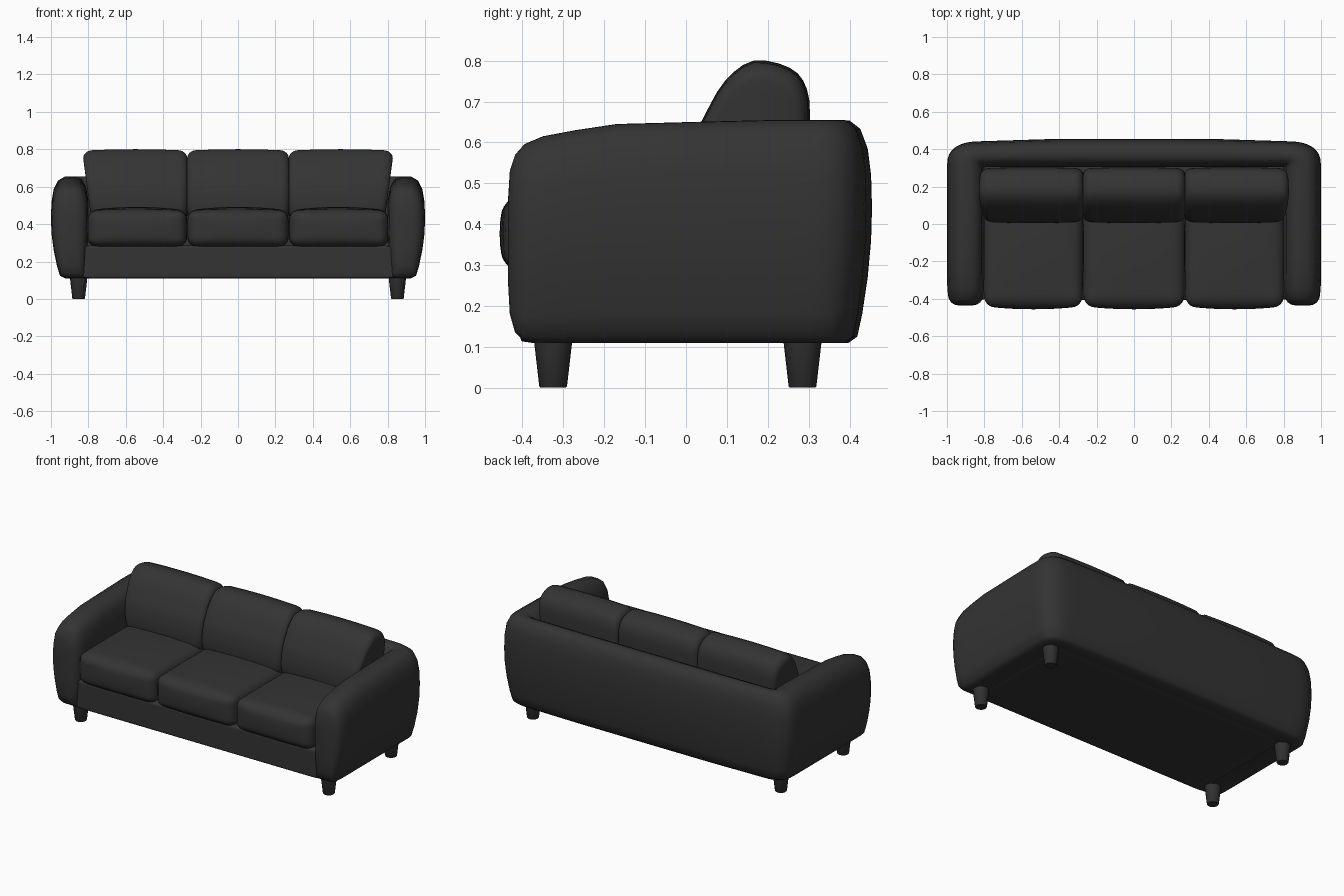
import bpy, bmesh, math
from mathutils import Vector

if "Cube" in bpy.data.objects:
    bpy.data.objects.remove(bpy.data.objects["Cube"])


def material(name, v):
    m = bpy.data.materials.new(name)
    m.diffuse_color = (v, v, v, 1)
    m.use_nodes = True
    m.node_tree.nodes["Principled BSDF"].inputs["Base Color"].default_value = m.diffuse_color
    return m


FABRIC = material("charcoal fabric", 0.034)
LEG = material("dark leg", 0.031)


def finish(name, bm, mat, angle=50):
    bmesh.ops.recalc_face_normals(bm, faces=bm.faces)
    me = bpy.data.meshes.new(name)
    bm.to_mesh(me)
    bm.free()
    ob = bpy.data.objects.new(name, me)
    bpy.context.collection.objects.link(ob)
    me.materials.append(mat)
    bpy.ops.object.select_all(action='DESELECT')
    ob.select_set(True)
    bpy.context.view_layer.objects.active = ob
    bpy.ops.object.shade_smooth_by_angle(angle=math.radians(angle))
    return ob


def loft(name, rings, mat, angle=50):
    """Skin a list of equal-length closed rings and cap both ends."""
    bm = bmesh.new()
    vs = [[bm.verts.new(p) for p in r] for r in rings]
    n = len(vs[0])
    for a, b in zip(vs, vs[1:]):
        for i in range(n):
            j = (i + 1) % n
            bm.faces.new((a[i], a[j], b[j], b[i]))
    bm.faces.new(vs[0])
    bm.faces.new(vs[-1])
    return finish(name, bm, mat, angle)


def smooth_loop(pts, steps=3):
    """Catmull-Rom through a closed 2D profile."""
    out, n = [], len(pts)
    for i in range(n):
        a, b, c, d = (Vector(pts[(i + k) % n]) for k in (-1, 0, 1, 2))
        for s in range(steps):
            t = s / steps
            out.append(0.5 * (2 * b + (c - a) * t + (2 * a - 5 * b + 4 * c - d) * t * t
                              + (3 * b - a - 3 * c + d) * t ** 3))
    return out


def rounded_box(name, lo, hi, r, crown, mat):
    """Soft cushion: rounded box with crowned faces."""
    lo, hi = Vector(lo), Vector(hi)
    c, h = (lo + hi) / 2, (hi - lo) / 2
    bm = bmesh.new()
    bmesh.ops.create_cube(bm, size=2)
    bmesh.ops.subdivide_edges(bm, edges=bm.edges[:], cuts=15, use_grid_fill=True)
    for v in bm.verts:
        q = Vector([math.copysign(abs(t) ** 0.55, t) for t in v.co])
        p = Vector([q[i] * h[i] for i in range(3)])
        inner = Vector([max(-(h[i] - r), min(h[i] - r, p[i])) for i in range(3)])
        p = inner + (p - inner).normalized() * r
        n = [p[i] / h[i] for i in range(3)]
        for i in range(3):
            j, k = (i + 1) % 3, (i + 2) % 3
            p[i] -= n[i] * crown[i] * (1 - (1 - n[j] ** 2) * (1 - n[k] ** 2))
        v.co = c + p
    return finish(name, bm, mat, 60)


# Wraparound shell: arms and back swept as one U. u = 0 inside, 1 outside
section = [(0.62, 0.11), (0.76, 0.125), (0.84, 0.18), (0.93, 0.27), (0.985, 0.36), (1.0, 0.44),
           (0.985, 0.52), (0.93, 0.585), (0.81, 0.633), (0.63, 0.654), (0.4, 0.655), (0.2, 0.643),
           (0.07, 0.60), (0.0, 0.53), (0.0, 0.42), (0.03, 0.25), (0.08, 0.11), (0.35, 0.11)]
IX, IY = 0.80, 0.305


def shell_ring(x, y, dx, dy, w=1.0, top=0.655, bottom=0.11):
    ring = []
    for u, z in section:
        u = 0.5 + (u - 0.5) * w
        z = bottom + (z - 0.11) * (top - bottom) / 0.545
        ring.append(Vector((x + dx * u, y + dy * u, z)))
    return ring


half = []
for y, w, top, bot in [(-0.436, 0.35, 0.45, 0.27), (-0.431, 0.6, 0.53, 0.18),
                       (-0.418, 0.79, 0.57, 0.135), (-0.395, 0.92, 0.596, 0.113),
                       (-0.35, 0.98, 0.615, 0.11), (-0.27, 1, 0.63, 0.11),
                       (-0.17, 1, 0.645, 0.11), (0.05, 1, 0.651, 0.11), (0.22, 1, 0.655, 0.11)]:
    half.append(shell_ring(IX, y, 0.2, 0, w, top, bot))
for i in range(9):
    a = math.radians(90 * i / 8)
    half.append(shell_ring(IX, IY, 0.2 * math.cos(a) ** 0.75 if i < 8 else 0,
                           0.138 * math.sin(a) ** 0.75))
half.append(shell_ring(0.45, IY, 0, 0.149))
half.append(shell_ring(0, IY, 0, 0.15))
other = [[Vector((-p.x, p.y, p.z)) for p in r] for r in reversed(half[:-1])]
loft("arms_and_back", half + other, FABRIC)

# Base frame under the cushions
rounded_box("base", (-0.84, -0.405, 0.11), (0.84, 0.33, 0.285), 0.012, (0, 0, 0), FABRIC)

# Three seat cushions and three back cushions
back_profile = smooth_loop([(0.03, 0.43), (0.005, 0.50), (0.018, 0.60), (0.045, 0.665),
                            (0.095, 0.75), (0.165, 0.80), (0.255, 0.782), (0.296, 0.73),
                            (0.303, 0.64), (0.295, 0.50), (0.27, 0.43), (0.15, 0.41)])
mid = Vector((0.16, 0.60))
for side, x0, x1 in [("left", -0.805, -0.272), ("middle", -0.272, 0.272), ("right", 0.272, 0.805)]:
    rounded_box("seat_cushion_" + side, (x0, -0.456, 0.262), (x1, 0.20, 0.492), 0.055,
                (0.004, 0.016, 0.018), FABRIC)
    b0, b1 = (v * 1.022 if abs(v) > 0.5 else v for v in (x0, x1))
    cx, hw = (b0 + b1) / 2, (b1 - b0) / 2
    rings = []
    for s in (-1, 1):
        part = []
        for k in range(7):
            a = math.radians(15 * k)
            x = cx + s * (hw - 0.05 * (1 - math.cos(a)))
            sc = 0.76 + 0.215 * math.sin(a)
            part.append((x, sc))
        part.append((cx + s * hw * 0.45, 0.993))
        rings += part if s < 0 else [(cx, 1.0)] + part[::-1]
    loft("back_cushion_" + side,
         [[Vector((x + (q.y - 0.75) * 0.1 * (x - cx) / hw * (abs(x) > 0.5 and abs(cx) > 0.1),
                   mid.x + (q.x - mid.x) * sc, mid.y + (q.y - mid.y) * sc))
           for q in back_profile] for x, sc in rings], FABRIC, 60)

# Four tapered legs
for sx, s_name in ((-1, "left"), (1, "right")):
    for y, f_name in ((-0.325, "front"), (0.285, "back")):
        rings = []
        for z, r in ((0, 0.031), (0.004, 0.034), (0.125, 0.048)):
            rings.append([Vector((sx * 0.852 + r * math.cos(t * math.pi / 10),
                                  y + r * math.sin(t * math.pi / 10), z)) for t in range(20)])
        loft(f"{f_name}_leg_{s_name}", rings, LEG, 40)
